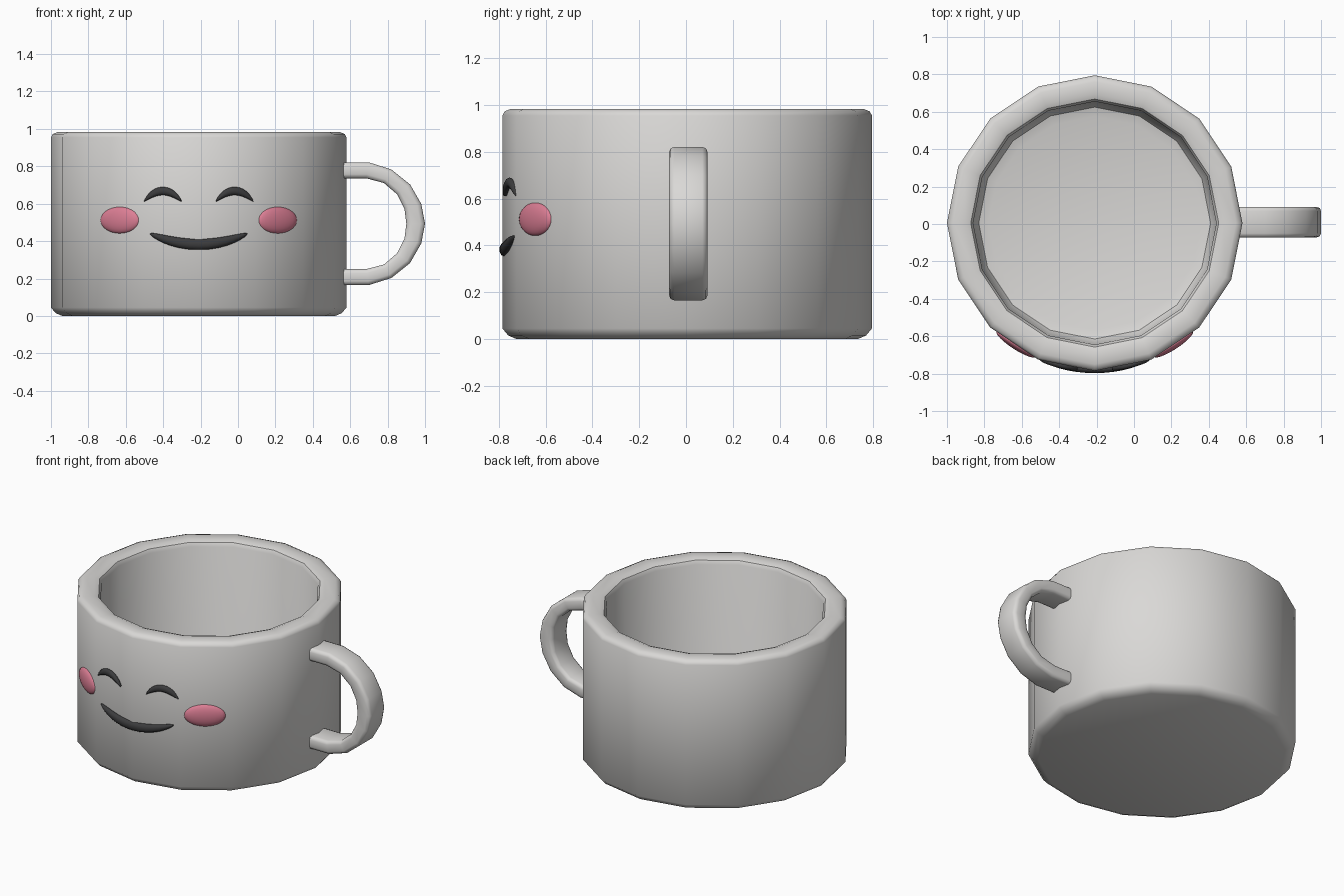
import bpy, bmesh, math
from mathutils import Matrix

if "Cube" in bpy.data.objects:
    bpy.data.objects.remove(bpy.data.objects["Cube"])

CX, CY = -0.21, 0.005      # mug axis


def material(name, rgb):
    m = bpy.data.materials.new(name)
    m.diffuse_color = (*rgb, 1)
    m.use_nodes = True
    m.node_tree.nodes["Principled BSDF"].inputs["Base Color"].default_value = m.diffuse_color
    return m


CERAMIC = material("pale_ceramic", (0.70, 0.69, 0.675))
DARK = material("charcoal", (0.045, 0.045, 0.047))
PINK = material("blush_pink", (0.72, 0.21, 0.30))


def finish(name, bm, mat, angle):
    bmesh.ops.recalc_face_normals(bm, faces=bm.faces)
    me = bpy.data.meshes.new(name)
    bm.to_mesh(me)
    bm.free()
    me.materials.append(mat)
    ob = bpy.data.objects.new(name, me)
    bpy.context.collection.objects.link(ob)
    bpy.ops.object.select_all(action='DESELECT')
    ob.select_set(True)
    bpy.context.view_layer.objects.active = ob
    bpy.ops.object.shade_smooth_by_angle(angle=math.radians(angle))
    return ob


def loft(name, rings, mat, angle):
    """Skin a list of closed point rings and cap both ends."""
    bm = bmesh.new()
    vr = [[bm.verts.new(p) for p in ring] for ring in rings]
    n = len(rings[0])
    for a, b in zip(vr, vr[1:]):
        for i in range(n):
            j = (i + 1) % n
            bm.faces.new((a[i], a[j], b[j], b[i]))
    bm.faces.new(vr[0])
    bm.faces.new(vr[-1])
    return finish(name, bm, mat, angle)


# Mug body: 16-sided lathe, outside bottom -> rim -> inside floor
profile = [(0.73, 0), (0.765, 0.015), (0.79, 0.045), (0.79, 0.955), (0.78, 0.973),
           (0.755, 0.983), (0.69, 0.983), (0.663, 0.973), (0.65, 0.95),
           (0.645, 0.14), (0.62, 0.095), (0.57, 0.08)]
rings = []
for r, z in profile:
    rings.append([(CX + r * math.cos(k * math.tau / 16),
                   CY + r * math.sin(k * math.tau / 16), z) for k in range(16)])
loft("mug_body", rings, CERAMIC, 40)

# Handle: rounded-rectangle section swept between outer and inner outlines
outer = [(0.55, 0.328), (0.70, 0.328), (0.82, 0.29), (0.92, 0.21), (0.98, 0.105), (1.0, 0)]
inner = [(0.55, 0.243), (0.685, 0.243), (0.78, 0.218), (0.85, 0.158), (0.89, 0.08), (0.90, 0)]
outer += [(x, -z) for x, z in outer[-2::-1]]
inner += [(x, -z) for x, z in inner[-2::-1]]
section = []
for su, sy, start in ((1, 1, 0), (-1, 1, 90), (-1, -1, 180), (1, -1, 270)):
    for a in (0, 45, 90):
        t = math.radians(start + a)
        section.append((0.5 + su * 0.25 + 0.25 * math.cos(t),
                        sy * 0.06 + 0.022 * math.sin(t)))
rings = [[(i[0] + (o[0] - i[0]) * u, CY + 0.005 + y, 0.493 + i[1] + (o[1] - i[1]) * u)
          for u, y in section] for o, i in zip(outer, inner)]
loft("handle", rings, CERAMIC, 50)


def stroke(name, x0, half, z0, rise, thick, end, depth):
    """Tapered curved stroke wrapped on the front of the mug."""
    rings = []
    for k in range(17):
        t = -math.cos(math.pi * k / 16)
        dx, z = x0 + half * t, z0 + rise * t * t
        slope = math.atan2(2 * rise * t, half)
        w = max(math.sqrt(max(1 - t ** 4, 0)), 0.05)
        rad = (end + (thick - end) * (1 - t * t)) * w
        dep = 0.006 + (depth - 0.006) * w
        ring = []
        for s in range(10):
            a = s * math.tau / 10
            px = dx - math.sin(slope) * rad * math.cos(a)
            pz = z + math.cos(slope) * rad * math.cos(a)
            py = -math.sqrt(0.783 ** 2 - px ** 2) - dep * math.sin(a)
            ring.append((CX + px, CY + py, pz))
        rings.append(ring)
    loft(name, rings, DARK, 60)


# Face: smile, closed eyes, cheeks
stroke("mouth", 0, 0.26, 0.382, 0.058, 0.029, 0.02, 0.02)
for side, s in (("left", -1), ("right", 1)):
    stroke(side + "_eye", s * 0.192, 0.1, 0.668, -0.056, 0.022, 0.009, 0.016)
    bm = bmesh.new()
    bmesh.ops.create_uvsphere(bm, u_segments=24, v_segments=14, radius=1)
    ang = math.radians(33 * s)
    pos = Matrix.Translation((CX + 0.772 * math.sin(ang), CY - 0.772 * math.cos(ang), 0.512))
    bm.transform(pos @ Matrix.Rotation(ang, 4, 'Z') @ Matrix.Diagonal((0.124, 0.028, 0.071, 1)))
    finish(side + "_cheek", bm, PINK, 60)
